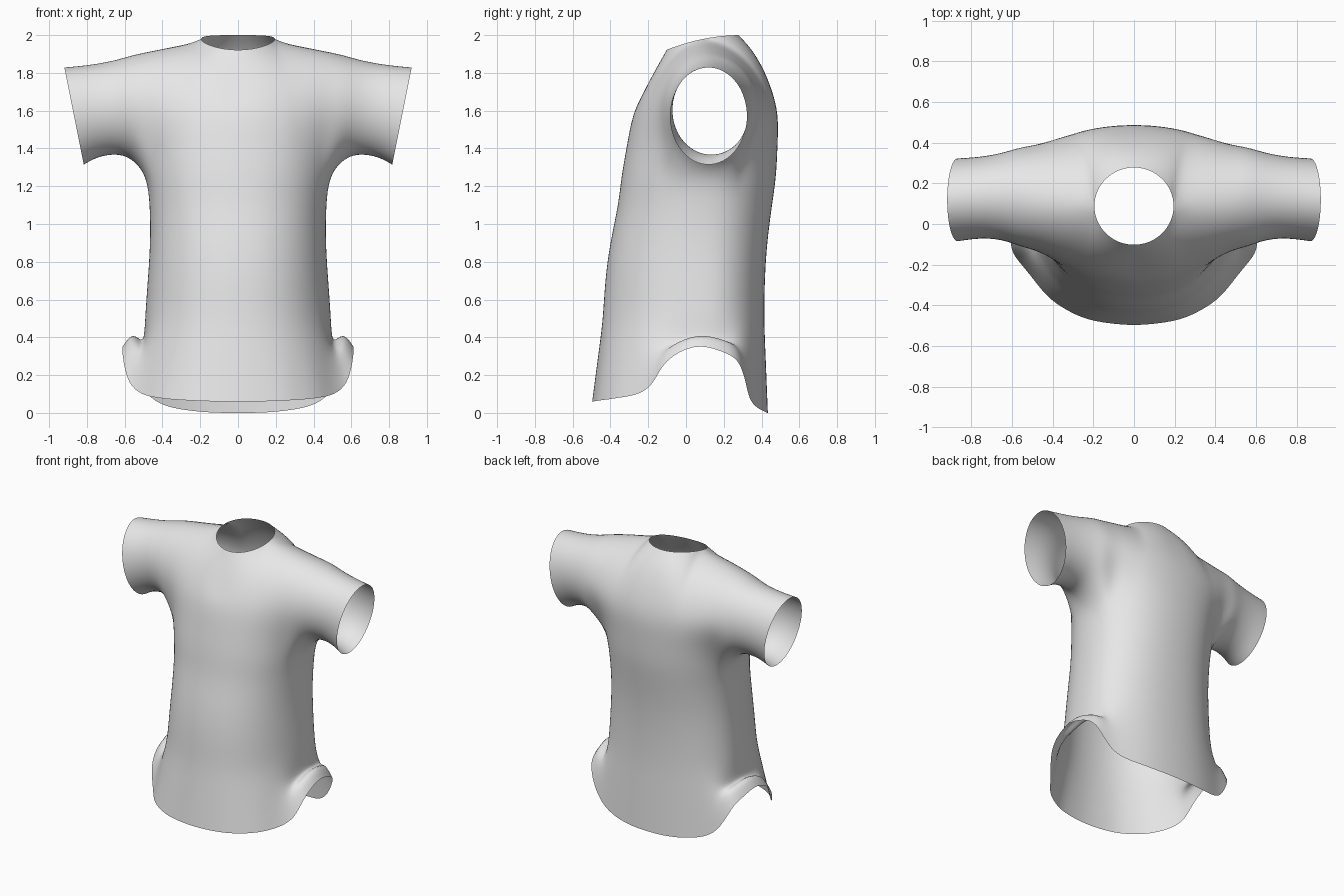
import bpy, bmesh, math
from mathutils import Vector

cube = bpy.data.objects.get("Cube")
if cube:
    bpy.data.objects.remove(cube, do_unlink=True)

COLS = 16       # columns from centre front round the left side to centre back
SHOULDER = 6    # column that becomes the sleeve seam
TOP = 6         # rows from the underarm up to the shoulder ridge

# Torso levels: height, half width, front y, back y
levels = [(1.25, .485, -.345, .48), (1.1, .468, -.36, .457), (.9, .466, -.405, .43),
          (.7, .48, -.432, .418), (.5, .495, -.442, .415)]

# Hem edge, centre front to centre back
hem = [(0, -.5, .06), (.12, -.49, .06), (.24, -.47, .065), (.34, -.42, .07),
       (.43, -.36, .08), (.51, -.25, .095), (.58, -.17, .15), (.61, -.12, .28),
       (.615, .05, .37), (.605, .18, .33), (.58, .28, .29), (.53, .315, .17),
       (.46, .335, .07), (.37, .37, .03), (.25, .41, .01), (.12, .43, 0), (0, .435, 0)]

# Sleeve rings: x, front y, back y, bottom z, top z, lean
cuffs = [(.555, -.118, .385, 1.325, 1.898, .04), (.63, -.088, .36, 1.362, 1.873, .07),
         (.71, -.075, .342, 1.362, 1.855, .11), (.79, -.078, .332, 1.345, 1.843, .15),
         (.868, -.09, .328, 1.308, 1.835, .2)]


def torso_ring(z, w, front, back, side=.1):
    ring = []
    for j in range(COLS + 1):
        a = math.pi * j / COLS
        c = math.cos(a)
        depth = (side - front) if c > 0 else (back - side)
        x = 0 if j in (0, COLS) else w * math.sin(a) ** .9
        ring.append(Vector((x, side - math.copysign(abs(c) ** .9, c) * depth, z)))
    return ring


def shoulder_top(j):
    """Neck edge for the inner columns, shoulder ridge for the outer ones."""
    k = min(j, COLS - j)
    if k > 4:
        return Vector((.345, .1, 1.948)) if k == 5 else Vector((.5, .115, 1.915))
    a = math.pi * k / 8
    c = math.cos(a) if j < 8 else -math.cos(a)
    return Vector((.2 * math.sin(a), .088 - .195 * c, 1.96 - .04 * c + .02 * math.sin(a) ** 2))


def yoke_column(j, base):
    """Rise from the underarm level, then arch over to the neck or ridge."""
    top, front = shoulder_top(j), j < 8
    k = min(j, COLS - j)
    spread = ((base.x + (top.x - base.x) / 3) / .47) ** 2
    chest = -.285 + .145 * spread if front else .492 - .09 * spread
    arch = k / 6 if front else .45 + .55 * k / 6
    pts = []
    for r in range(TOP + 1):
        x = base.x + (top.x - base.x) * r / TOP
        if r <= 2:
            y, z = base.y + (chest - base.y) * r / 2, base.z + (1.58 - base.z) * r / 2
        else:
            t = (r - 2) / (TOP - 2)
            a = t * math.pi / 2
            u = (1 - t) * (1 - arch) + math.cos(a) * arch
            v = t * (1 - arch) + math.sin(a) * arch
            y, z = top.y + (chest - top.y) * u, 1.58 + (top.z - 1.58) * v
        pts.append(Vector((x, y, z)))
    return pts


def sleeve_ring(x, front, back, bottom, top, lean):
    cy, cz = (front + back) / 2, (bottom + top) / 2
    ring = []
    for i in range(16):
        a = math.radians(225 - 22.5 * i)
        dz = math.sin(a) * (top - bottom) / 2
        ring.append(Vector((x + lean * dz, cy + math.cos(a) * (back - front) / 2, cz + dz)))
    return ring


def skin(bm, rows, closed=False):
    grid = [[bm.verts.new(p) for p in row] for row in rows]
    n = len(grid[0])
    for a, b in zip(grid, grid[1:]):
        for i in range(n if closed else n - 1):
            k = (i + 1) % n
            bm.faces.new((a[i], a[k], b[k], b[i]))


bm = bmesh.new()

# Torso, ending in a hem that curls outward over the side slits
body = [torso_ring(*lv) for lv in levels]
waist = body[-1]
for f, dx, dz in ((.33, -.035, -.1), (.7, -.02, .04), (1, 0, 0)):
    row = []
    for j, h in enumerate(hem):
        curl = {6: .35, 7: 1, 8: 1, 9: 1, 10: .8, 11: .3}.get(j, 0)
        row.append(waist[j].lerp(Vector(h), f) + curl * Vector((dx, 0, dz)))
    body.append(row)
skin(bm, body)

# Chest and upper back, leaving the neck open
underarm = body[0]
front_cols = [yoke_column(j, underarm[j]) for j in range(SHOULDER + 1)]
back_cols = [yoke_column(j, underarm[j]) for j in range(COLS, COLS - SHOULDER - 1, -1)]
skin(bm, front_cols)
skin(bm, back_cols)

# Sleeve, starting from the armhole loop
armhole = front_cols[-1] + back_cols[-1][-2::-1] + [underarm[j] for j in (9, 8, 7)]
skin(bm, [armhole] + [sleeve_ring(*c) for c in cuffs], closed=True)

bmesh.ops.remove_doubles(bm, verts=bm.verts, dist=.0005)
bmesh.ops.recalc_face_normals(bm, faces=bm.faces)
chest_face = min(bm.faces, key=lambda f: (f.calc_center_median() - Vector((0, -.35, 1))).length)
if chest_face.normal.y > 0:
    bmesh.ops.reverse_faces(bm, faces=bm.faces)
for f in bm.faces:
    f.smooth = True

mesh = bpy.data.meshes.new("shirt")
bm.to_mesh(mesh)
bm.free()
shirt = bpy.data.objects.new("shirt", mesh)
bpy.context.collection.objects.link(shirt)

# Mirror the half and smooth it
mirror = shirt.modifiers.new("mirror", 'MIRROR')
mirror.merge_threshold = .001
smooth = shirt.modifiers.new("smooth", 'SUBSURF')
smooth.levels = smooth.render_levels = 2

# Plain grey cloth
cloth = bpy.data.materials.new("light grey cloth")
cloth.use_nodes = True
grey = (.8, .8, .8, 1)
cloth.diffuse_color = grey
cloth.node_tree.nodes["Principled BSDF"].inputs["Base Color"].default_value = grey
mesh.materials.append(cloth)
